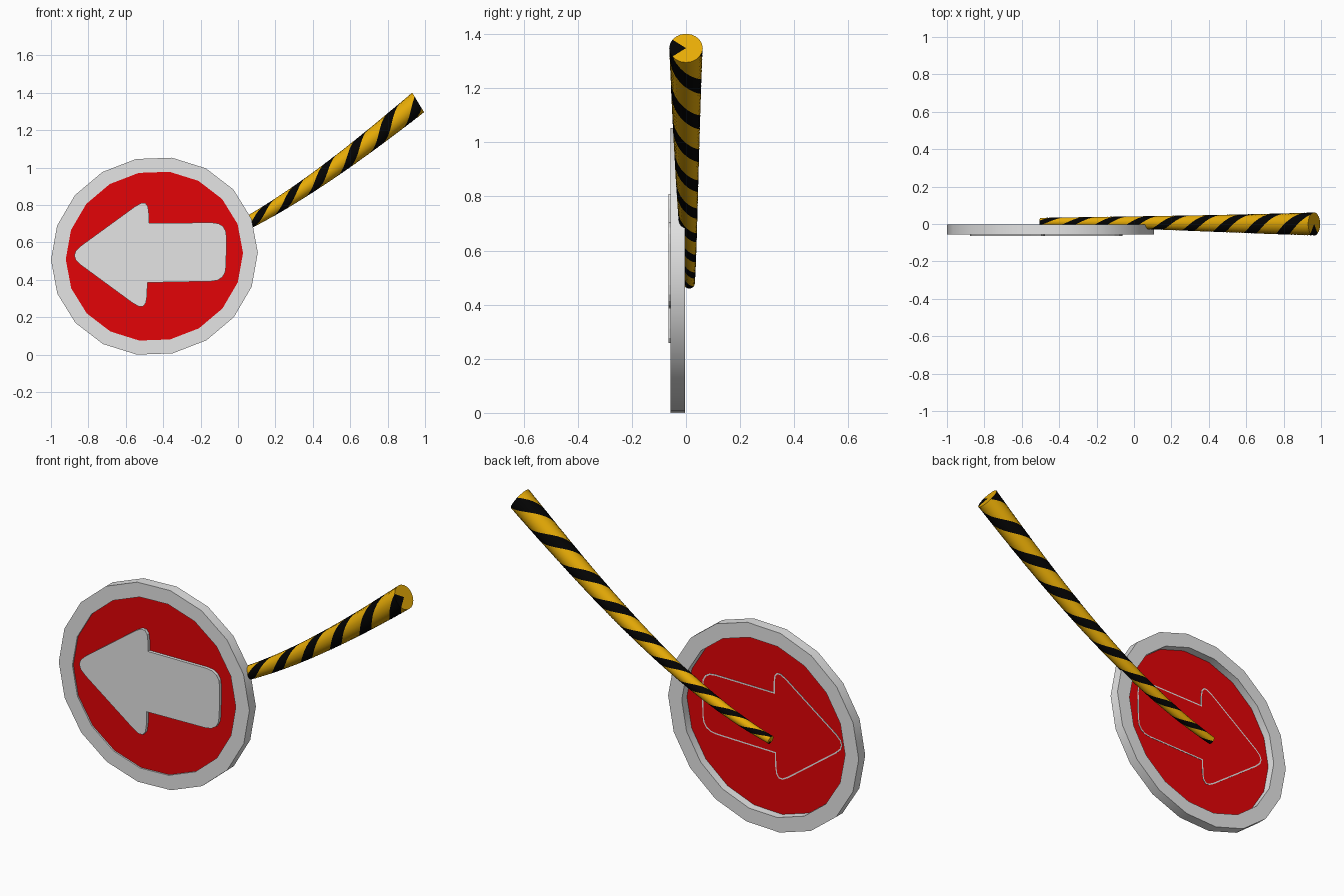
import bpy, bmesh, math
from mathutils import Vector

if "Cube" in bpy.data.objects:
    bpy.data.objects.remove(bpy.data.objects["Cube"])


def material(name, rgb):
    m = bpy.data.materials.new(name)
    m.diffuse_color = (*rgb, 1)
    m.use_nodes = True
    m.node_tree.nodes["Principled BSDF"].inputs["Base Color"].default_value = m.diffuse_color
    return m


GREY = material("light grey", (0.78, 0.78, 0.78))
RED = material("sign red", (0.77, 0.001, 0.002))
YELLOW = material("warning yellow", (0.82, 0.42, 0.002))
BLACK = material("stripe black", (0.001, 0.001, 0.001))


def finish(name, bm, mats, smooth=None):
    bmesh.ops.recalc_face_normals(bm, faces=bm.faces)
    me = bpy.data.meshes.new(name)
    bm.to_mesh(me)
    bm.free()
    for m in mats:
        me.materials.append(m)
    ob = bpy.data.objects.new(name, me)
    bpy.context.collection.objects.link(ob)
    if smooth:
        bpy.ops.object.select_all(action='DESELECT')
        bpy.context.view_layer.objects.active = ob
        ob.select_set(True)
        bpy.ops.object.shade_smooth_by_angle(angle=math.radians(smooth))


def disc_loop(scale, n=18):
    """Slightly skewed oval outline in x, z."""
    pts = []
    for i in range(n):
        a = math.radians(0.2 + 360 * i / n)
        x, z = 0.553 * math.cos(a), 0.531 * math.sin(a) + 0.018 * math.cos(a)
        pts.append((-0.447 + scale * x, 0.526 + scale * z))
    return pts


def prism(bm, pts, y0, y1):
    front, back = ([bm.verts.new((x, y, z)) for x, z in pts] for y in (y0, y1))
    n = len(pts)
    for i in range(n):
        j = (i + 1) % n
        bm.faces.new((front[i], front[j], back[j], back[i]))
    return bm.faces.new(front), bm.faces.new(back)


# raised rim
bm = bmesh.new()
loops = [[bm.verts.new((x, y, z)) for x, z in disc_loop(s)]
         for s, y in ((1, -0.057), (1, -0.003), (0.857, -0.003), (0.857, -0.057))]
for k in range(4):
    a, b = loops[k], loops[(k + 1) % 4]
    for i in range(18):
        j = (i + 1) % 18
        bm.faces.new((a[i], a[j], b[j], b[i]))
finish("sign_rim", bm, [GREY], 40)

# thin red panel near the front, deeply recessed at the back
bm = bmesh.new()
prism(bm, disc_loop(0.860), -0.049, -0.046)
finish("sign_panel", bm, [RED])

# arrow with rounded corners: x, z, corner cut length
corners = [(-0.91, 0.53, 0.085), (-0.477, 0.845, 0.09), (-0.477, 0.703, 0),
           (-0.06, 0.706, 0.08), (-0.065, 0.393, 0.08), (-0.484, 0.385, 0),
           (-0.49, 0.222, 0.09)]
outline = []
for i, (x, z, cut) in enumerate(corners):
    p = Vector((x, z))
    if not cut:
        outline.append(p)
        continue
    a = p + (Vector(corners[i - 1][:2]) - p).normalized() * cut
    b = p + (Vector(corners[(i + 1) % 7][:2]) - p).normalized() * cut
    for k in range(5):
        t = k / 4
        outline.append(a * (1 - t) ** 2 + p * 2 * t * (1 - t) + b * t * t)
bm = bmesh.new()
front, back = prism(bm, outline, -0.065, -0.0445)
bmesh.ops.recalc_face_normals(bm, faces=bm.faces)
# the back shows only a thin grey outline around red
bmesh.ops.inset_individual(bm, faces=[back], thickness=0.007, use_even_offset=True)
back.material_index = 1
finish("arrow", bm, [GREY, RED])

# tapered handle, its mesh twisted so two stripes follow whole columns of faces
P = [Vector(p) for p in ((-0.5, 0.012, 0.48), (0.0, 0.010, 0.61),
                         (0.45, 0.0, 0.93), (0.963, 0.0, 1.348))]
SIDES, RINGS, LENGTH, PITCH = 20, 90, 1.72, 0.4
Y = Vector((0, 1, 0))


def stripe(i):
    return int(i % 10 < 4)


bm = bmesh.new()
rings = []
for r in range(RINGS + 1):
    t = r / RINGS
    u = 1 - t
    c = P[0] * u**3 + P[1] * 3 * u * u * t + P[2] * 3 * u * t * t + P[3] * t**3
    d = ((P[1] - P[0]) * u * u + (P[2] - P[1]) * 2 * u * t + (P[3] - P[2]) * t * t).normalized()
    d.z -= 0.16 * max(0, t - 0.9) / 0.1        # the end is cut at a slight slant
    up = d.cross(Y).normalized()
    if up.z < 0:
        up = -up
    rad = 0.021 + 0.033 * t + 0.008 * t * t
    turn = -2 * math.pi * u * LENGTH / PITCH   # rises from underside to top on the front
    ring = []
    for i in range(SIDES):
        a = turn + 2 * math.pi * (i - 2) / SIDES
        ring.append(bm.verts.new(c + rad * (up * math.sin(a) - Y * math.cos(a))))
    rings.append(ring)
for a, b in zip(rings, rings[1:]):
    for i in range(SIDES):
        j = (i + 1) % SIDES
        bm.faces.new((a[i], a[j], b[j], b[i])).material_index = stripe(i)
for ring in (rings[0], rings[-1]):
    mid = bm.verts.new(sum((v.co for v in ring), Vector()) / SIDES)
    for i in range(SIDES):
        bm.faces.new((ring[i], ring[(i + 1) % SIDES], mid)).material_index = int(i < 4)
finish("striped_handle", bm, [YELLOW, BLACK], 50)
